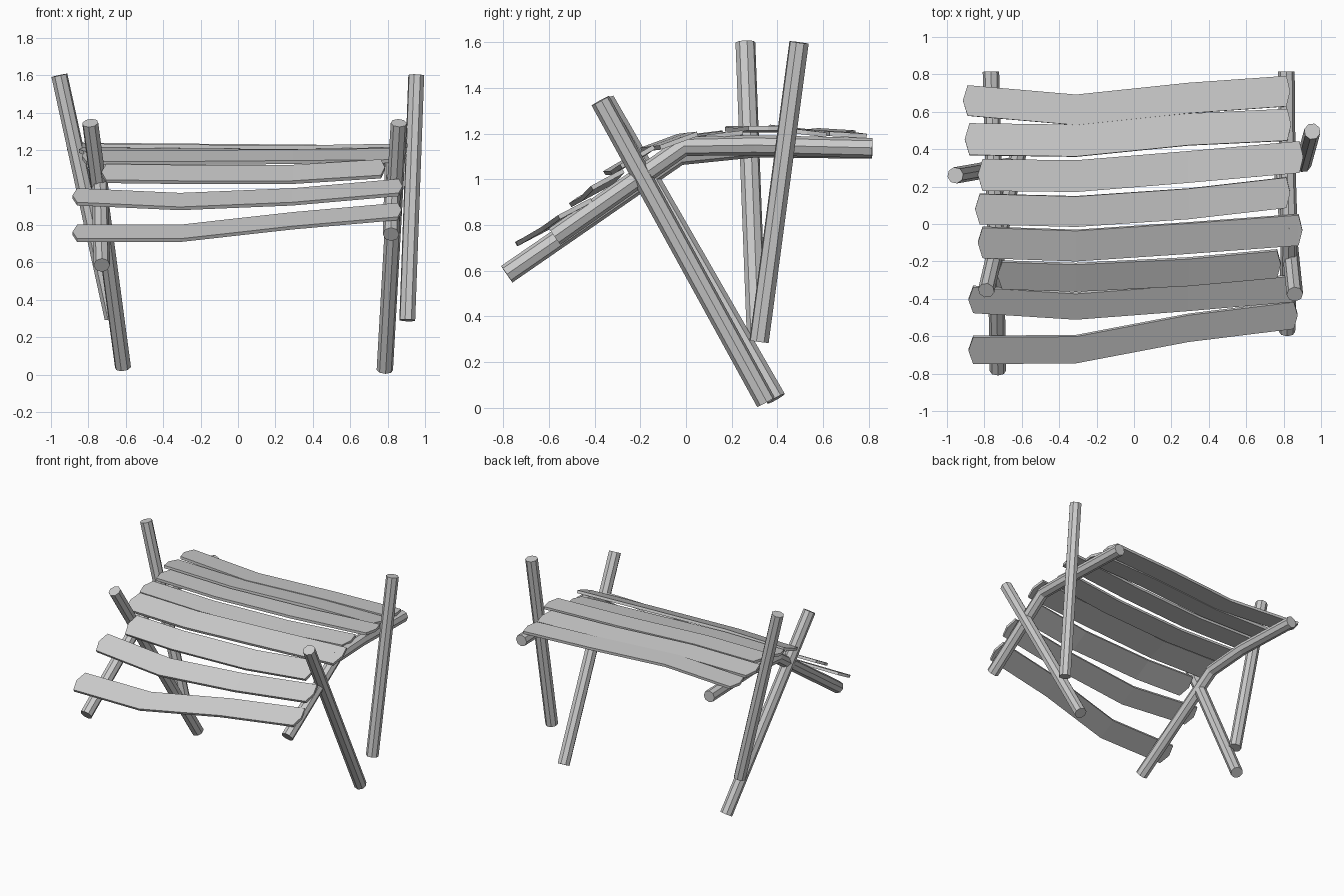
import bpy


def pole(name, points, radius=0.044):
    """Eight-sided flat-faced pole running through the given points."""
    cu = bpy.data.curves.new(name, 'CURVE')
    cu.dimensions = '3D'
    cu.bevel_depth = radius
    cu.bevel_resolution = 2
    cu.use_fill_caps = True
    sp = cu.splines.new('POLY')
    sp.points.add(len(points) - 1)
    for p, co in zip(sp.points, points):
        p.co = (*co, 1)
    sp.use_smooth = False
    ob = bpy.data.objects.new(name, cu)
    bpy.context.collection.objects.link(ob)
    bpy.ops.object.select_all(action='DESELECT')
    ob.select_set(True)
    bpy.context.view_layer.objects.active = ob
    bpy.ops.object.convert(target='MESH')


def slat(name, x0, x1, ys, width, zs, rise):
    """Warped plank: four cross-sections along x, a blunt point at each end."""
    xs = (x0, -0.31, 0.29, x1)
    verts = []
    for x, y, z in zip(xs, ys, zs):
        verts += [(x, y - width / 2, z - rise / 2), (x, y + width / 2, z + rise / 2)]
    verts += [(x0 - 0.025, ys[0], zs[0]), (x1 + 0.02, ys[3], zs[3])]
    faces = [(2 * i, 2 * i + 2, 2 * i + 3, 2 * i + 1) for i in range(3)]
    faces += [(8, 0, 1), (6, 9, 7)]
    me = bpy.data.meshes.new(name)
    me.from_pydata(verts, [], faces)
    ob = bpy.data.objects.new(name, me)
    bpy.context.collection.objects.link(ob)
    mod = ob.modifiers.new('thickness', 'SOLIDIFY')
    mod.thickness = 0.02
    mod.offset = 0


# Crossed support poles
pole('front_pole_left', [(-0.79, -0.355, 1.345), (-0.615, 0.395, 0.04)])
pole('front_pole_right', [(0.86, -0.375, 1.345), (0.785, 0.35, 0.025)])
pole('rear_pole_left', [(-0.955, 0.26, 1.60), (-0.67, 0.31, 0.30)])
pole('rear_pole_right', [(0.953, 0.495, 1.60), (0.905, 0.32, 0.29)])

# Bent rails carrying the slats
pole('rail_left', [(-0.728, -0.785, 0.585), (-0.74, -0.03, 1.105),
                   (-0.75, 0.3, 1.14), (-0.765, 0.815, 1.135)])
pole('rail_right', [(0.818, -0.575, 0.75), (0.83, -0.01, 1.145),
                    (0.82, 0.3, 1.15), (0.815, 0.815, 1.138)])

# Slats from back to front: left x, right x, centre ys, width, centre zs, rise
SLATS = [
    (-0.89, 0.815, (0.66, 0.61, 0.673, 0.71), 0.163, (1.21, 1.205, 1.2, 1.195), -0.01),
    (-0.88, 0.82, (0.453, 0.445, 0.505, 0.53), 0.17, (1.22, 1.215, 1.21, 1.205), -0.02),
    (-0.81, 0.885, (0.262, 0.256, 0.305, 0.358), 0.17, (1.225, 1.22, 1.215, 1.225), 0.0),
    (-0.825, 0.815, (0.08, 0.067, 0.108, 0.168), 0.163, (1.195, 1.19, 1.185, 1.195), 0.02),
    (-0.81, 0.88, (-0.098, -0.115, -0.075, -0.031), 0.163, (1.16, 1.16, 1.165, 1.17), 0.06),
    (-0.705, 0.765, (-0.272, -0.285, -0.255, -0.212), 0.145, (1.075, 1.07, 1.07, 1.1), 0.085),
    (-0.86, 0.86, (-0.403, -0.438, -0.392, -0.343), 0.138, (0.95, 0.925, 0.95, 1.0), 0.075),
    (-0.86, 0.855, (-0.673, -0.669, -0.555, -0.485), 0.143, (0.755, 0.755, 0.822, 0.872), 0.075),
]
for i, s in enumerate(SLATS, 1):
    slat(f'slat_{i}', *s)
